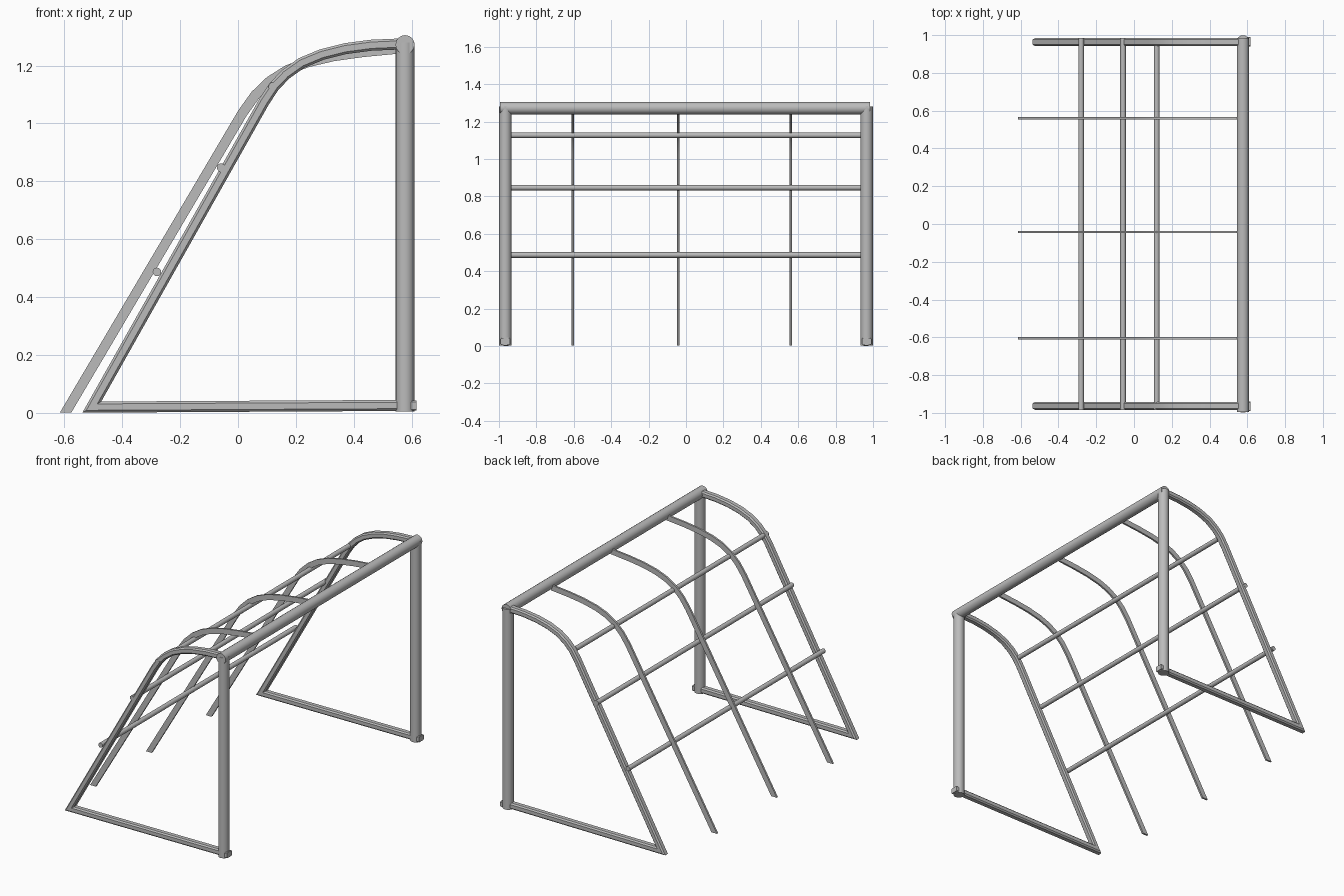
import bpy, bmesh, math
from mathutils import Vector

cube = bpy.data.objects.get("Cube")
if cube:
    bpy.data.objects.remove(cube, do_unlink=True)

steel = bpy.data.materials.new("grey_steel")
steel.use_nodes = True
GREY = (0.5, 0.5, 0.5, 1)
steel.diffuse_color = GREY
steel.node_tree.nodes["Principled BSDF"].inputs["Base Color"].default_value = GREY


def finish(bm, name, angle):
    bmesh.ops.recalc_face_normals(bm, faces=bm.faces)
    mesh = bpy.data.meshes.new(name)
    bm.to_mesh(mesh)
    bm.free()
    mesh.materials.append(steel)
    obj = bpy.data.objects.new(name, mesh)
    bpy.context.collection.objects.link(obj)
    bpy.ops.object.select_all(action='DESELECT')
    obj.select_set(True)
    bpy.context.view_layer.objects.active = obj
    bpy.ops.object.shade_smooth_by_angle(angle=math.radians(angle))
    return obj


def tube(name, a, b, radius, sides=16):
    """Round bar between two points."""
    a, b = Vector(a), Vector(b)
    bm = bmesh.new()
    bmesh.ops.create_cone(bm, cap_ends=True, segments=sides, radius1=radius,
                          radius2=radius, depth=(b - a).length)
    bm.transform((b - a).to_track_quat('Z', 'Y').to_matrix().to_4x4())
    bmesh.ops.translate(bm, verts=bm.verts, vec=(a + b) / 2)
    return finish(bm, name, 40)


def sweep(name, path, section, y, ground_start=False):
    """Sweep a section (in-plane, y) along an x-z path with mitred corners."""
    pts = [Vector(p) for p in path]
    bm = bmesh.new()
    rings = []
    for i, p in enumerate(pts):
        d0 = (p - pts[i - 1]).normalized() if i else None
        d1 = (pts[i + 1] - p).normalized() if i < len(pts) - 1 else None
        d0, d1 = d0 or d1, d1 or d0
        n0, n1 = Vector((-d0.y, d0.x)), Vector((-d1.y, d1.x))
        m = (n0 + n1).normalized()
        m /= m.dot(n0)
        if ground_start and i == 0:
            m = Vector((-1 / d1.y, 0))
        rings.append([bm.verts.new((p.x + m.x * u, y + v, p.y + m.y * u))
                      for u, v in section])
    n = len(section)
    for r, s in zip(rings, rings[1:]):
        for k in range(n):
            bm.faces.new((r[k], r[(k + 1) % n], s[(k + 1) % n], s[k]))
    bm.faces.new(rings[0])
    bm.faces.new(rings[-1])
    return finish(bm, name, 32)


def chamfered(w, d, c):
    return [(w - c, d), (w, d - c), (w, c - d), (w - c, -d),
            (c - w, -d), (-w, c - d), (-w, d - c), (c - w, d)]


POST_X, POST_Y, TOP = 0.577, 0.966, 1.272

# Goal mouth: crossbar and two posts
tube("crossbar", (POST_X, -0.995, TOP), (POST_X, 0.985, TOP), 0.033)

# Side frames: ground bar, sloping bar and curved top in one piece
frame_path = [(0.61, 0.026), (-0.505, 0.02), (0.09, 1.075), (0.125, 1.128),
              (0.165, 1.17), (0.22, 1.209), (0.29, 1.238), (0.37, 1.258),
              (0.46, 1.27), (0.575, 1.275)]
for side, s in (("right", -1), ("left", 1)):
    tube(side + "_post", (POST_X, s * POST_Y, 0.004),
         (POST_X, s * POST_Y, TOP + 0.008), 0.033)
    sweep(side + "_frame", frame_path, chamfered(0.019, 0.021, 0.008), s * 0.963)
    # Square end fitting on the ground bar
    sweep(side + "_foot_fitting", [(0.56, 0.025), (0.616, 0.025)],
          chamfered(0.017, 0.025, 0.004), s * POST_Y)

# Thin flat ribs that support the back
rib_path = [(-0.595, 0.002), (0.015, 1.035), (0.06, 1.098), (0.11, 1.146),
            (0.17, 1.184), (0.24, 1.211), (0.33, 1.232), (0.43, 1.246),
            (0.555, 1.258)]
flat = [(0.017, 0.006), (0.017, -0.006), (-0.017, -0.006), (-0.017, 0.006)]
for name, y in (("right", -0.605), ("middle", -0.042), ("left", 0.56)):
    sweep(name + "_back_rib", rib_path, flat, y, ground_start=True)

# Horizontal back rails
for name, x, z, end in (("lower", -0.28, 0.487, 0.985),
                        ("middle", -0.058, 0.847, 0.985),
                        ("upper", 0.12, 1.127, 0.945)):
    tube(name + "_back_rail", (x, -0.985, z), (x, end, z), 0.015, 12)
